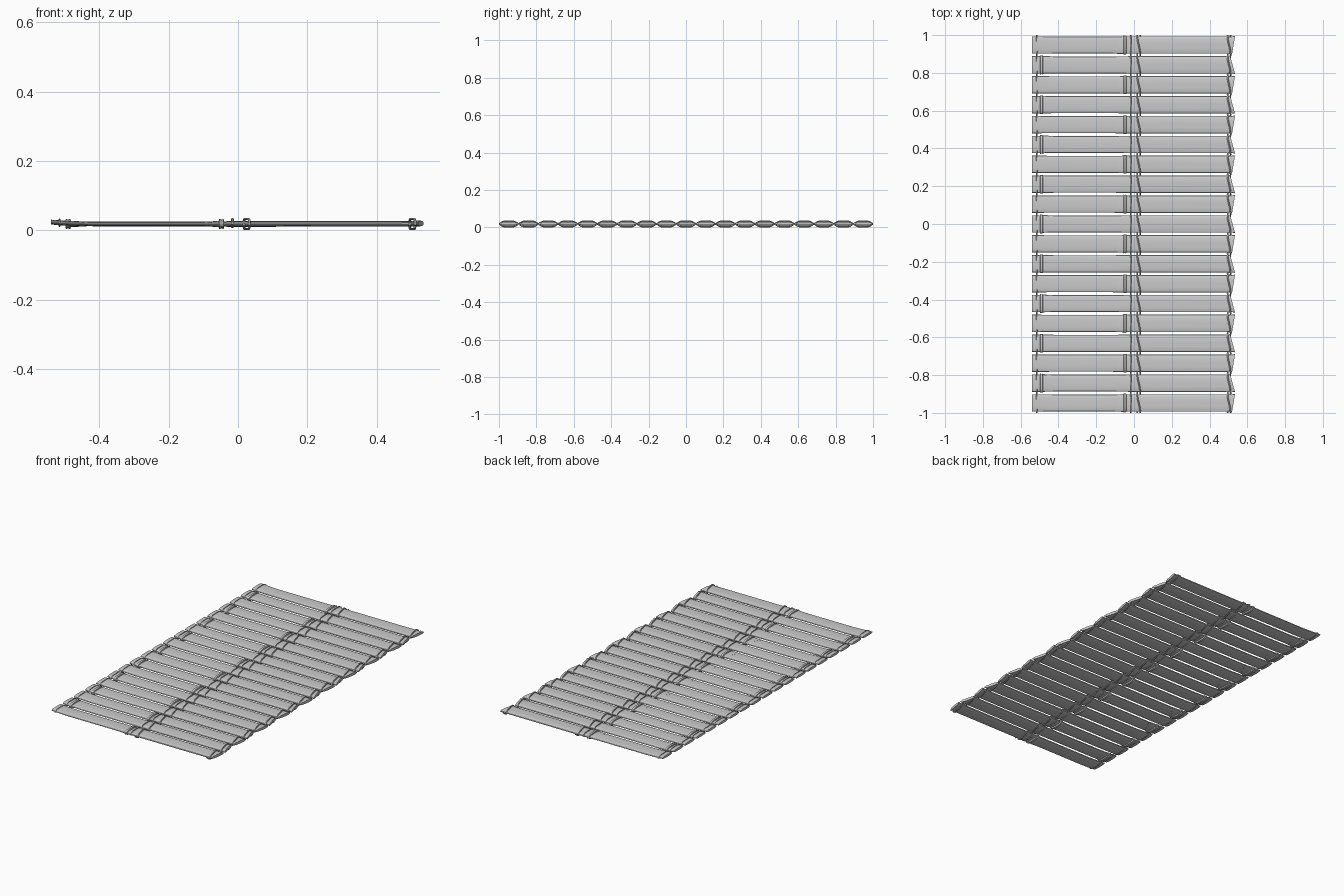
import bpy, bmesh, math

cube = bpy.data.objects.get("Cube")
if cube:
    bpy.data.objects.remove(cube, do_unlink=True)

ROWS, STEP, ZC = 19, 2 / 19, 0.0185
mat = bpy.data.materials.new("pale grey")
mat.use_nodes = True
GREY = (0.6, 0.6, 0.6, 1)
mat.diffuse_color = GREY
mat.node_tree.nodes["Principled BSDF"].inputs["Base Color"].default_value = GREY


def finish(bm, name):
    bmesh.ops.recalc_face_normals(bm, faces=bm.faces)
    mesh = bpy.data.meshes.new(name)
    bm.to_mesh(mesh)
    bm.free()
    mesh.materials.append(mat)
    obj = bpy.data.objects.new(name, mesh)
    bpy.context.collection.objects.link(obj)
    bpy.ops.object.select_all(action="DESELECT")
    obj.select_set(True)
    bpy.context.view_layer.objects.active = obj
    bpy.ops.object.shade_smooth_by_angle(angle=math.radians(35))


def section(bm, yc, x, half_w, half_h, z=ZC, skew=0.0, groove=0.0, sides=20):
    """Flattened oval ring; skew slants it, groove creases its top."""
    ring = []
    for k in range(sides):
        a = math.tau * k / sides
        c, s = math.cos(a), math.sin(a)
        u = math.copysign(abs(c) ** 0.8, c)
        w = math.copysign(abs(s) ** 0.8, s)
        dip = groove if k in (6, 8) else 0
        ring.append(bm.verts.new((x + skew * u, yc + half_w * u, z + half_h * w - dip)))
    return ring


def loft(bm, yc, stations):
    rings = [section(bm, yc, *st) for st in stations]
    for a, b in zip(rings, rings[1:]):
        for k in range(len(a)):
            j = (k + 1) % len(a)
            bm.faces.new((a[k], a[j], b[j], b[k]))
    bm.faces.new(rings[0])
    bm.faces.new(rings[-1])


# Split cane slats, alternating in joint position and cut end
slats, joints, sheaths = bmesh.new(), bmesh.new(), bmesh.new()
for i in range(ROWS):
    y = (ROWS // 2 - i) * STEP
    even = i % 2 == 0
    tip, slant = (0.527, 0.008) if even else (0.522, -0.013)
    loft(slats, y, [
        (-0.54, 0.046, 0.007, 0.024),
        (-0.50, 0.046, 0.007, 0.021),
        (-0.42, 0.045, 0.0065, ZC),
        (-0.10, 0.045, 0.0065, ZC),
        (-0.03, 0.046, 0.008, ZC),
        (0.03, 0.046, 0.008, ZC),
        (0.05, 0.046, 0.008, ZC, 0, 0.0008),
        (0.49, 0.046, 0.008, 0.019, 0, 0.0018),
        (0.51, 0.045, 0.008, 0.02, slant / 2, 0.0018),
        (tip, 0.048, 0.008, 0.02, slant, 0.0018),
    ])
    # Raised joint ridge
    node = -0.048 if even else -0.49
    loft(joints, y, [
        (node - 0.008, 0.047, 0.009),
        (node - 0.006, 0.050, 0.015),
        (node - 0.001, 0.049, 0.013),
        (node + 0.001, 0.049, 0.013),
        (node + 0.006, 0.050, 0.015),
        (node + 0.008, 0.047, 0.009),
    ])
    # Slanted sheath scar beside the joint
    if even:
        scar = [(-0.088, 0.0455, 0.0069, ZC, 0.024), (-0.055, 0.047, 0.009)]
    else:
        scar = [(-0.483, 0.047, 0.009), (-0.447, 0.0455, 0.0072, ZC, 0.02)]
    loft(sheaths, y, scar)
finish(slats, "cane_slats")
finish(joints, "cane_joints")
finish(sheaths, "sheath_scars")


# Pairs of binding strands that cross over in every gap
def strand(name, x0, radius, rise, spread, sign, z0):
    bm = bmesh.new()
    per, sides = 12, 6
    prev = None
    for n in range(ROWS * per + 1):
        t = n / per
        wave = math.sin(math.pi * t)
        lift = sign * max(-1, min(1, 1.7 * wave))
        y = -1 + t * STEP
        x = x0 + sign * spread * math.cos(math.pi * t)
        ring = []
        for k in range(sides):
            a = math.tau * k / sides
            ring.append(bm.verts.new((x + radius * math.cos(a), y,
                                      z0 + rise * lift + radius * math.sin(a))))
        if prev:
            for k in range(sides):
                j = (k + 1) % sides
                bm.faces.new((prev[k], prev[j], ring[j], ring[k]))
        else:
            bm.faces.new(ring)
        prev = ring
    bm.faces.new(prev)
    finish(bm, name)


for label, x0, radius, rise, spread, z0 in (
    ("left_edge", -0.515, 0.002, 0.01, 0.001, 0.022),
    ("middle_thin", -0.016, 0.003, 0.012, 0.001, 0.021),
    ("middle_thick", 0.025, 0.004, 0.0145, 0.008, ZC),
    ("right_edge", 0.503, 0.004, 0.0145, 0.008, ZC),
):
    for sign, side in ((1, "a"), (-1, "b")):
        strand(label + "_cord_" + side, x0, radius, rise, spread, sign, z0)
